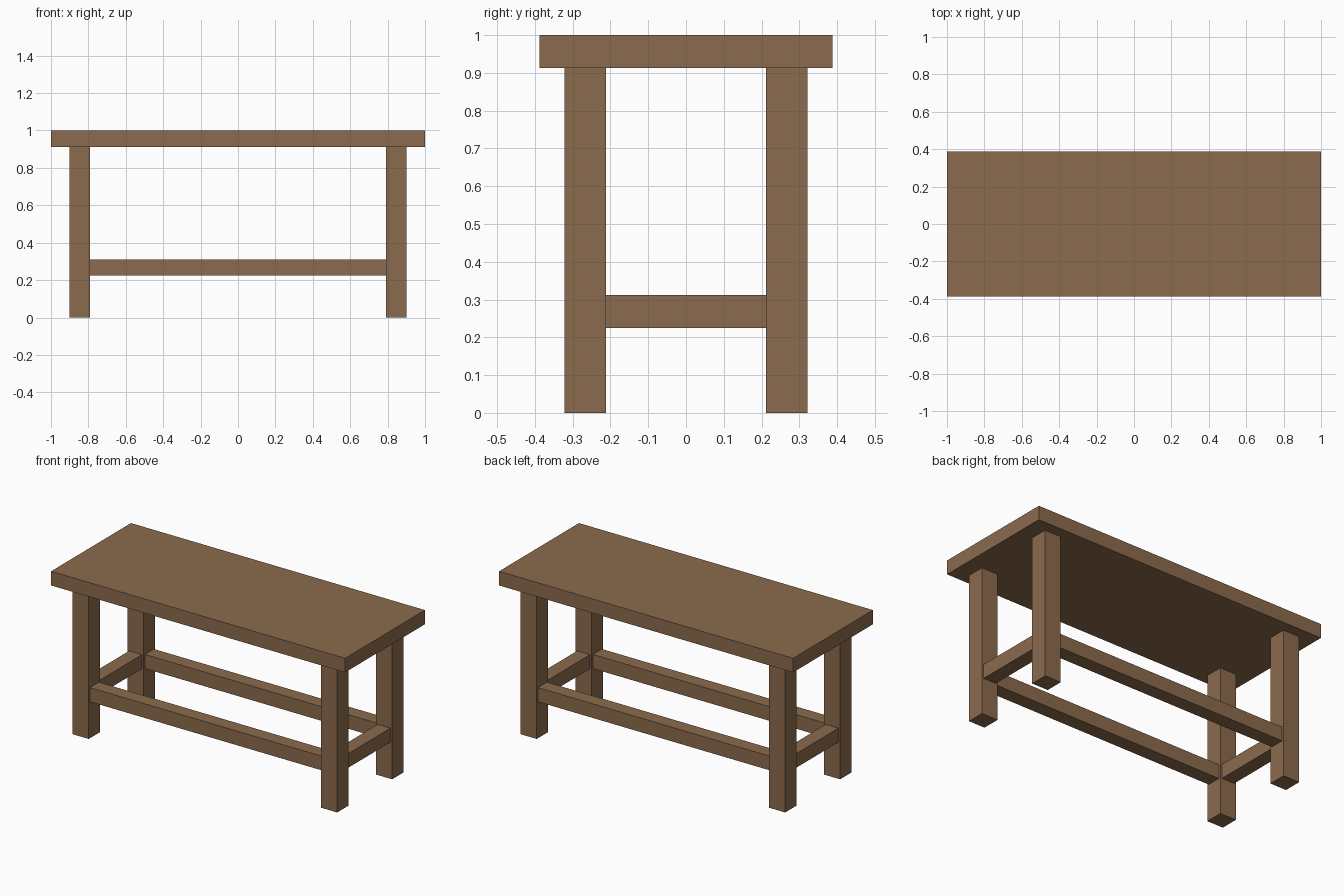
import bpy

if "Cube" in bpy.data.objects:
    bpy.data.objects.remove(bpy.data.objects["Cube"])

wood = bpy.data.materials.new("wood")
wood.diffuse_color = (0.26, 0.147, 0.075, 1)
wood.use_nodes = True
wood.node_tree.nodes["Principled BSDF"].inputs["Base Color"].default_value = wood.diffuse_color


def box(name, centre, size):
    bpy.ops.mesh.primitive_cube_add(size=1, location=centre)
    ob = bpy.context.object
    ob.name = name
    ob.scale = size
    bpy.ops.object.transform_apply(location=False, rotation=False, scale=True)
    ob.data.materials.append(wood)


TOP_Z = 0.913            # underside of the table top
LEG = 0.11               # leg section
LEG_X, LEG_Y = 0.845, 0.267
BAR = 0.087              # stretcher section, slightly slimmer than the legs
BAR_Z = 0.268

# Table top
box("table_top", (0, 0, (1 + TOP_Z) / 2), (2, 0.776, 1 - TOP_Z))

# Legs
for sx, side in ((-1, "left"), (1, "right")):
    for sy, end in ((-1, "front"), (1, "back")):
        box(f"{end}_{side}_leg", (sx * LEG_X, sy * LEG_Y, TOP_Z / 2), (LEG, LEG, TOP_Z))

# Long stretchers between the legs
for sy, end in ((-1, "front"), (1, "back")):
    box(f"{end}_stretcher", (0, sy * LEG_Y, BAR_Z), (2 * LEG_X - LEG, BAR, BAR))

# Short stretchers between the legs
for sx, side in ((-1, "left"), (1, "right")):
    box(f"{side}_stretcher", (sx * LEG_X, 0, BAR_Z), (BAR, 2 * LEG_Y - LEG, BAR))
